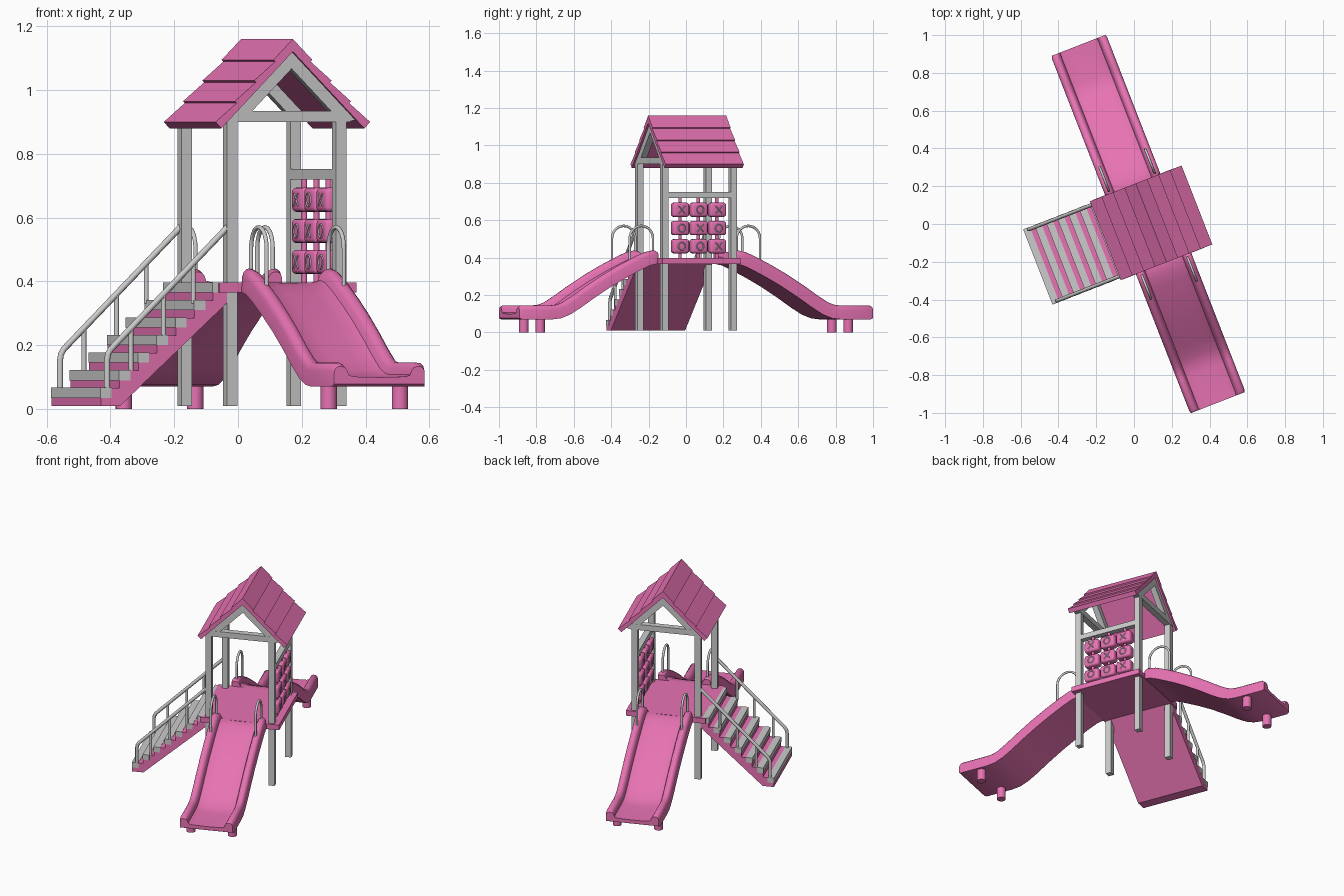
import bpy, bmesh, math
from mathutils import Matrix, Vector

if "Cube" in bpy.data.objects:
    bpy.data.objects.remove(bpy.data.objects["Cube"])

# Whole playset is turned on the ground and built around the tower centre
BASE = Matrix.Translation((0.075, 0, 0)) @ Matrix.Rotation(math.radians(21.3), 4, 'Z')
TURN = Matrix.Rotation(math.pi, 4, 'Z')
PINK = bpy.data.materials.new("pink_plastic")
PINK.diffuse_color = (0.8, 0.17, 0.45, 1)
PINK.use_nodes = True
PINK.node_tree.nodes["Principled BSDF"].inputs["Base Color"].default_value = PINK.diffuse_color


def add(name, mesh, pink=False, smooth=0, turn=False):
    ob = bpy.data.objects.new(name, mesh)
    bpy.context.collection.objects.link(ob)
    ob.matrix_world = BASE @ TURN if turn else BASE
    if pink:
        mesh.materials.append(PINK)
    if smooth:
        bpy.ops.object.select_all(action='DESELECT')
        ob.select_set(True)
        bpy.context.view_layer.objects.active = ob
        bpy.ops.object.shade_smooth_by_angle(angle=math.radians(smooth))
    return ob


def loft(name, rings, pink=False, smooth=0, turn=False):
    n = len(rings[0])
    faces = [(a * n + i, a * n + (i + 1) % n, (a + 1) * n + (i + 1) % n, (a + 1) * n + i)
             for a in range(len(rings) - 1) for i in range(n)]
    faces += [tuple(range(n)), tuple(range((len(rings) - 1) * n, len(rings) * n))]
    me = bpy.data.meshes.new(name)
    me.from_pydata([p for r in rings for p in r], [], faces)
    bm = bmesh.new()
    bm.from_mesh(me)
    bmesh.ops.recalc_face_normals(bm, faces=bm.faces)
    bm.to_mesh(me)
    bm.free()
    return add(name, me, pink, smooth, turn)


def prism(name, pts, y0, y1, pink=False):
    return loft(name, [[(x, y, z) for x, z in pts] for y in (y0, y1)], pink)


def box(name, x0, x1, y0, y1, z0, z1, pink=False):
    return prism(name, [(x0, z0), (x1, z0), (x1, z1), (x0, z1)], y0, y1, pink)


def tube(name, pts, r, pink=False, turn=False, closed=False, sides=2):
    cu = bpy.data.curves.new(name, 'CURVE')
    cu.dimensions = '3D'
    cu.bevel_depth, cu.bevel_resolution, cu.use_fill_caps = r, sides, True
    sp = cu.splines.new('POLY')
    sp.points.add(len(pts) - 1)
    for p, q in zip(sp.points, pts):
        p.co = (*q, 1)
    sp.use_cyclic_u = closed
    tmp = bpy.data.objects.new(name + "_path", cu)
    bpy.context.collection.objects.link(tmp)
    me = bpy.data.meshes.new_from_object(tmp.evaluated_get(bpy.context.evaluated_depsgraph_get()))
    bpy.data.objects.remove(tmp)
    return add(name, me, pink, 50, turn)


# Platform and four posts
box("platform", -0.23, 0.23, -0.225, 0.225, 0.365, 0.397, True)
for sx in (-1, 1):
    for sy in (-1, 1):
        x, y = sx * 0.1835, sy * 0.196
        box("tower_post", x - .0175, x + .0175, y - .0175, y + .0175, 0.01, 0.92)

# Gable frames: tie beam and two rafters
RX = 0.017
for sy in (-1, 1):
    y0, y1 = sy * 0.196 - 0.0175, sy * 0.196 + 0.0175
    box("gable_beam", -0.201, 0.215, y0 - .001, y1 + .001, 0.9, 0.935)
    for s in (-1, 1):
        prism("gable_rafter", [(RX, 1.12), (RX + s * .215, .905), (RX + s * .167, .9), (RX, 1.067)], y0, y1)

# Roof: four overlapping boards on each slope
L, T = 0.092, 0.028
for s in (-1, 1):
    def at(t, o):
        return (RX + s * (t + o) * 0.7071, 1.16 + (o - t) * 0.7071)
    for i in range(4):
        t0, t1 = i * L, (i + 1) * L
        top = -0.008 if i else 0
        prism("roof_board", [at(t0, top), at(t1, 0), at(t1, -T), at(t0 if i else T, -T)],
              -0.224, 0.224, True)

# Stairs: stepped body with a sloped underside, grey nosing bars
step = [(-0.625 + 0.063 * i, 0.065 + 0.055 * i) for i in range(7)]
body = [(-0.625, 0.01)]
for x, z in step:
    body += [(x, z), (min(x + 0.063, -0.23), z)]
body += [(-0.23, 0.366), (-0.163, 0.366), (-0.56, 0.01)]
prism("stair_body", body, -0.213, 0.213, True)
for x, z in step:
    box("stair_nosing", x - .002, x + .036, -0.214, 0.214, z - .03, z + .002)

# Stair railings
for y in (-0.203, 0.203):
    tube("stair_handrail", [(-.6, y, .06), (-.6, y, .155), (-.597, y, .172), (-.588, y, .187),
                            (-.575, y, .2), (-.19, y, .575)], 0.01)
    for x in (-0.52, -0.41, -0.31):
        i = int((x + 0.625) / 0.063)
        tube("stair_baluster", [(x, y, step[i][1] - .01), (x, y, .2 + (x + .575) * .974)], 0.008)

# Slides: rounded trough swept down a curved path, with feet and grab hoops
half = [(0.157, -0.03), (0.157, 0.02), (0.153, 0.035), (0.143, 0.044), (0.131, 0.045),
        (0.119, 0.04), (0.112, 0.028), (0.106, 0.008), (0.09, 0.002), (0.045, 0)]
section = half + [(0, -0.001)] + [(-u, n) for u, n in reversed(half)]
path = [(.217, .396), (.232, .396), (.275, .387), (.33, .363), (.42, .318), (.51, .268), (.6, .212),
        (.68, .158), (.74, .122), (.785, .105), (.83, .1), (1.0, .1), (1.015, .1)]
rings = []
for k, (d, z) in enumerate(path):
    a, b = path[max(k - 1, 0)], path[min(k + 1, len(path) - 1)]
    t = Vector((b[0] - a[0], b[1] - a[1])).normalized()
    end = k in (0, len(path) - 1)
    su, sn = (0.97, 0.75) if end else (1, 1)
    rings.append([(u * su, -(d - t.y * n * sn), z + t.x * n * sn) for u, n in section])
for turn in (False, True):
    loft("slide", rings, True, 40, turn)
    for s in (-1, 1):
        tube("slide_foot", [(s * .12, -.884, 0), (s * .12, -.884, .08)], 0.026, True, turn, sides=4)
        arc = [(s * .13, -.307 - .067 * math.cos(math.pi * j / 12),
                .503 + .067 * math.sin(math.pi * j / 12)) for j in range(13)]
        tube("grab_hoop", [(s * .13, -.374, .36)] + arc + [(s * .13, -.24, .4)], 0.007, False, turn)

# Noughts and crosses panel: top rail, rods and turning blocks
box("panel_rail", .166, .201, -.18, .18, .72, .752)
PX = 0.1835
crosses = {(0, 0), (0, 2), (1, 1), (2, 2)}
for c, y in enumerate((-.106, 0, .106)):
    tube("panel_rod", [(PX, y, .38), (PX, y, .73)], 0.01, True)
    for r, z in enumerate((.656, .558, .461)):
        ob = box("panel_block", PX - .027, PX + .027, y - .047, y + .047, z - .038, z + .038, True)
        bm = bmesh.new()
        bm.from_mesh(ob.data)
        bmesh.ops.bevel(bm, geom=bm.edges[:], offset=.014, segments=3, profile=.5, affect='EDGES')
        bm.to_mesh(ob.data)
        bm.free()
        ob.data.shade_smooth()
        for s in (-1, 1):
            x = PX + s * .027
            if (r, c) in crosses:
                for k in (-1, 1):
                    tube("cross_mark", [(x, y - .018, z - k * .02), (x, y + .018, z + k * .02)], .003, sides=0)
            else:
                ring = [(x, y + .019 * math.cos(a * math.pi / 8), z + .021 * math.sin(a * math.pi / 8))
                        for a in range(16)]
                tube("nought_mark", ring, .003, closed=True, sides=0)
